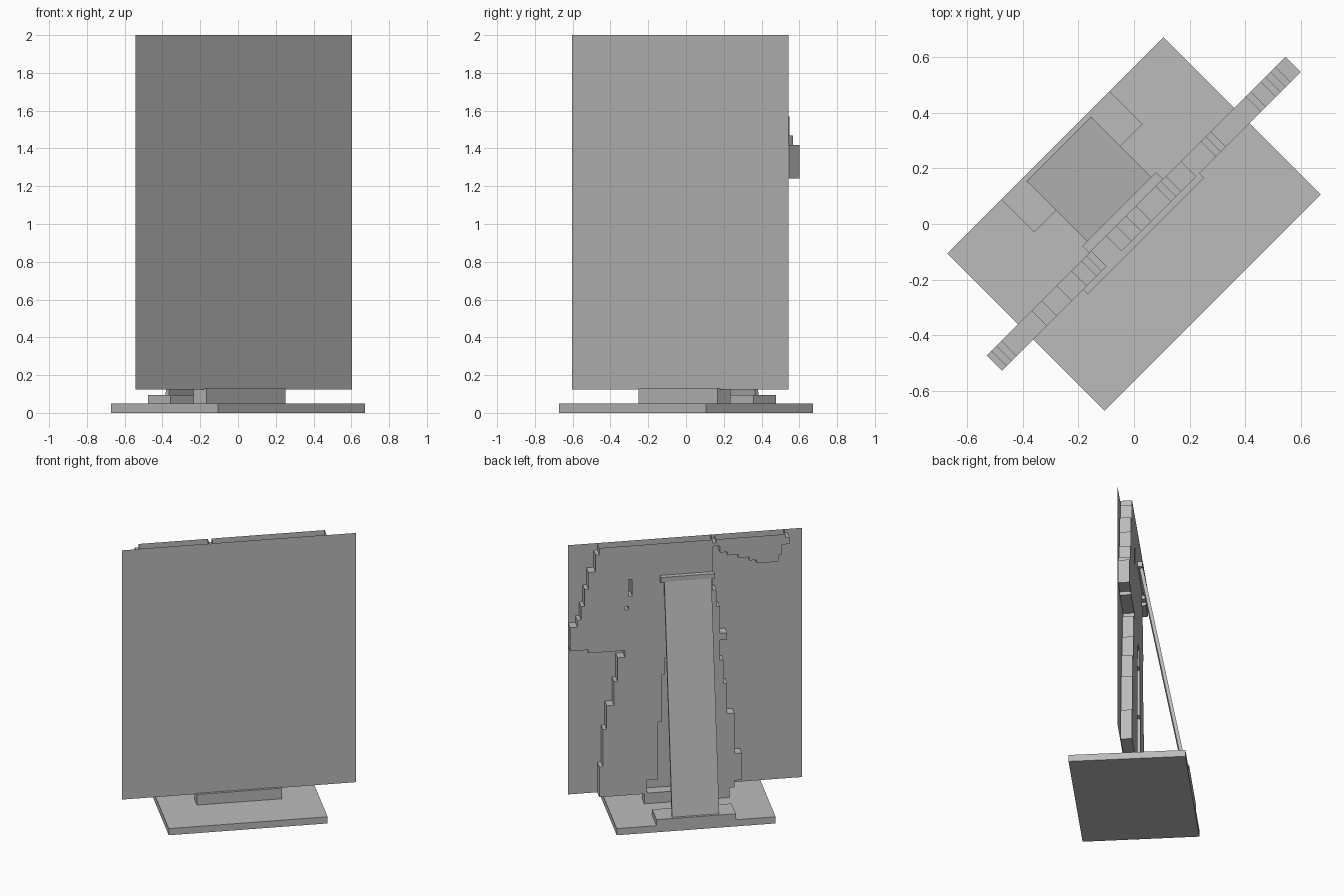
import bpy
import bmesh
import math

cube = bpy.data.objects.get("Cube")
if cube:
    bpy.data.objects.remove(cube, do_unlink=True)

TURN = math.radians(45)

grey = bpy.data.materials.new("plain grey")
grey.use_nodes = True
COLOUR = (0.5, 0.5, 0.5, 1)
grey.diffuse_color = COLOUR
grey.node_tree.nodes["Principled BSDF"].inputs["Base Color"].default_value = COLOUR


def finish(name, bm):
    """Turn a bmesh built along the stand's own axes into a placed object."""
    mesh = bpy.data.meshes.new(name)
    bm.to_mesh(mesh)
    bm.free()
    mesh.materials.append(grey)
    obj = bpy.data.objects.new(name, mesh)
    obj.rotation_euler.z = TURN
    bpy.context.collection.objects.link(obj)
    return obj


def prism(name, half_width, profile):
    """Extrude a side profile of (depth, height) points across the width."""
    bm = bmesh.new()
    face = bm.faces.new([bm.verts.new((-half_width, y, z)) for y, z in profile])
    moved = bmesh.ops.extrude_face_region(bm, geom=[face])["geom"]
    verts = [item for item in moved if isinstance(item, bmesh.types.BMVert)]
    bmesh.ops.translate(bm, verts=verts, vec=(half_width * 2, 0, 0))
    bmesh.ops.recalc_face_normals(bm, faces=bm.faces)
    return finish(name, bm)


def block(name, half_width, y0, y1, z0, z1):
    return prism(name, half_width, [(y0, z0), (y1, z0), (y1, z1), (y0, z1)])


# Stand: base, front clamp, rear foot, leaning strut and its top ledge
block("base_plate", 0.55, -0.4, 0.4, 0, 0.05)
block("front_clamp", 0.295, -0.06, 0.04, 0.05, 0.13)
block("rear_foot", 0.275, 0.232, 0.4, 0.05, 0.095)
prism("support_strut", 0.163, [(0.357, 0.09), (0.382, 0.09), (0.074, 1.73), (0.05, 1.73)])
block("strut_ledge", 0.188, 0.04, 0.075, 1.72, 1.76)

# Front sheet: one thin panel
LEFT, RIGHT, BOTTOM, TOP = -0.81, 0.81, 0.125, 2.0
bm = bmesh.new()
corners = [(LEFT, BOTTOM), (RIGHT, BOTTOM), (RIGHT, TOP), (LEFT, TOP)]
bm.faces.new([bm.verts.new((x, -0.042, z)) for x, z in corners])
finish("front_sheet", bm)

# Stepped backing: (lower height, edge position) for each run of the outline
OUTER_LEFT = [(1.94, .61), (1.82, .64), (1.70, .68), (1.58, .71), (1.48, .74),
              (1.41, .77), (1.245, .81), (1.22, .69), (1.17, .44), (.98, .48),
              (.81, .51), (.62, .55), (.35, .58), (0, .6)]
OUTER_RIGHT = [(1.62, -.18), (1.5, -.21), (1.3, -.24), (1.24, -.29), (1.09, -.23),
               (.9, -.26), (.67, -.29), (.39, -.33), (.18, -.37), (0, -.32)]
GAP_LEFT = [(1.15, 0), (1.01, .14), (.645, .17), (.23, .21), (0, .27)]
GAP_RIGHT = [(1.15, 0), (1.01, .05), (.645, 0), (.23, -.05), (0, -.1)]
# Lobe underside: (position limit, lower height)
LOBE = [(-.24, 1.95), (-.29, 1.91), (-.35, 1.87), (-.42, 1.84), (-.47, 1.82),
        (-.64, 1.79), (-.67, 1.85), (-.71, 1.93)]
COLUMNS, ROWS = 64, 74
DX = (RIGHT - LEFT) / COLUMNS
DZ = (TOP - BOTTOM) / ROWS


def edge(table, z):
    return next(x for low, x in table if z >= low)


def filled(col, row):
    """Whether a grid cell belongs to the backing."""
    if not (0 <= col < COLUMNS and 0 <= row < ROWS):
        return False
    x = LEFT + (col + 0.5) * DX
    z = BOTTOM + (row + 0.5) * DZ
    # notches in the top row
    if row == ROWS - 1 and (-0.205 < x < -0.18 or x < -0.68):
        return False
    # side lobe
    if x < -0.18 and z > 1.78:
        return any(x > limit and z > low for limit, low in LOBE[:1]) or z > next(
            (low for limit, low in LOBE if x > limit), TOP)
    # small slits
    if abs(x - 0.39) < DX / 2 and 1.625 < z < 1.75:
        return False
    if abs(x - 0.42) < DX / 2 and abs(z - 1.535) < DZ / 2:
        return False
    # opening between the legs
    if edge(GAP_RIGHT, z) < x < edge(GAP_LEFT, z):
        return False
    return edge(OUTER_RIGHT, z) < x < edge(OUTER_LEFT, z)


bm = bmesh.new()
grid = {}


def corner(col, row, back):
    key = (col, row, back)
    if key not in grid:
        y = 0.04 if back else -0.038
        grid[key] = bm.verts.new((LEFT + col * DX, y, BOTTOM + row * DZ))
    return grid[key]


def wall(a, b):
    """Side face through the thickness along one cell edge."""
    bm.faces.new([corner(*a, False), corner(*a, True), corner(*b, True), corner(*b, False)])


for col in range(COLUMNS):
    for row in range(ROWS):
        if not filled(col, row):
            continue
        ring = [(col, row), (col + 1, row), (col + 1, row + 1), (col, row + 1)]
        bm.faces.new([corner(*p, False) for p in ring])
        bm.faces.new([corner(*p, True) for p in reversed(ring)])
        if not filled(col, row - 1):
            wall(ring[0], ring[1])
        if not filled(col + 1, row):
            wall(ring[1], ring[2])
        # the top border stays open
        if row < ROWS - 1 and not filled(col, row + 1):
            wall(ring[2], ring[3])
        if not filled(col - 1, row):
            wall(ring[3], ring[0])
finish("stepped_backing", bm)
